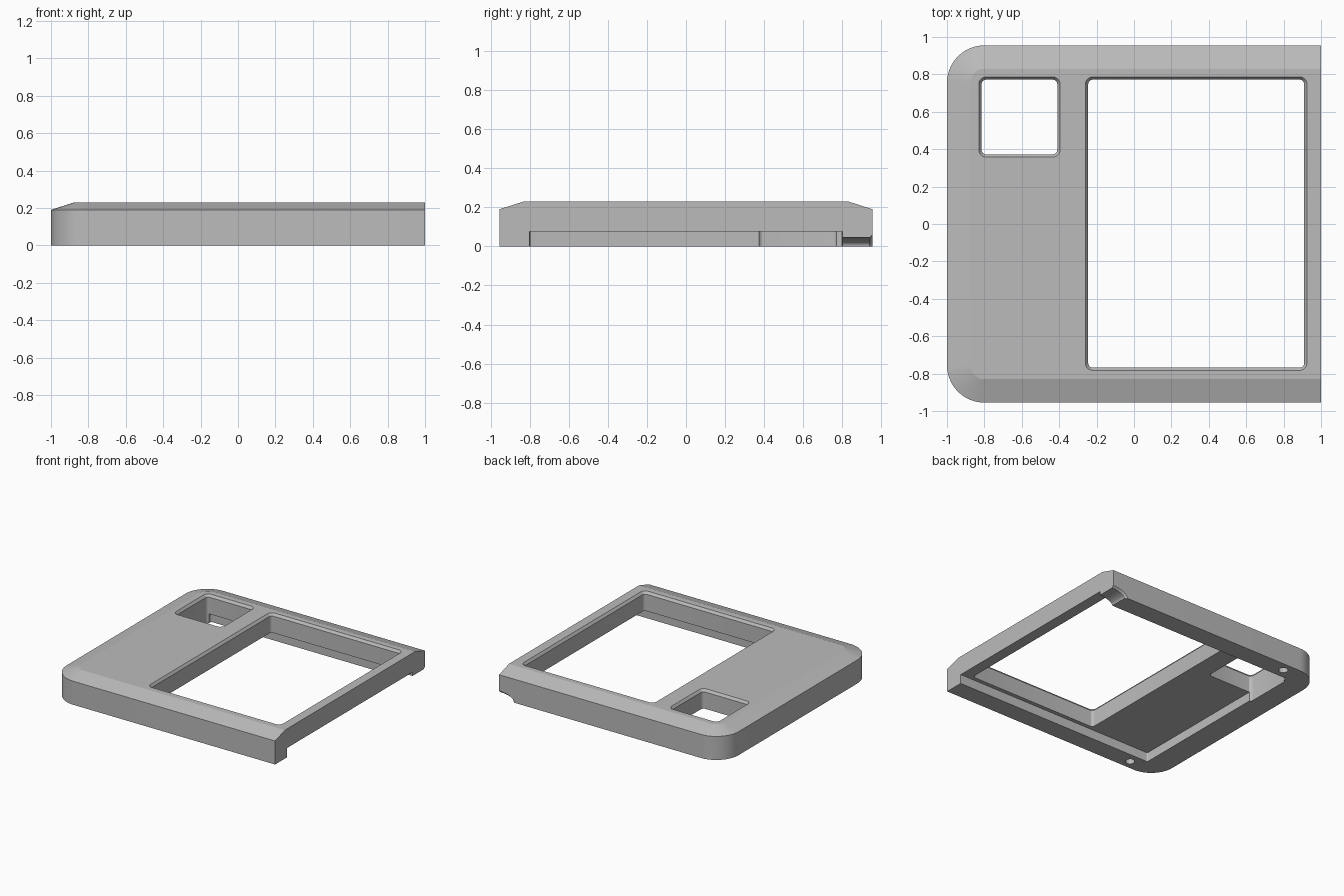
import bpy, bmesh
from math import cos, sin, pi

cube = bpy.data.objects.get("Cube")
if cube:
    bpy.data.objects.remove(cube)

grey = bpy.data.materials.new("plain grey")
grey.use_nodes = True
colour = (0.5, 0.5, 0.5, 1)
grey.diffuse_color = colour
grey.node_tree.nodes["Principled BSDF"].inputs["Base Color"].default_value = colour


def loft(name, loops):
    """Closed solid through matching loops of 3D points."""
    bm = bmesh.new()
    rings = [[bm.verts.new(p) for p in loop] for loop in loops]
    n = len(rings[0])
    for a, b in zip(rings, rings[1:]):
        for i in range(n):
            j = (i + 1) % n
            bm.faces.new((a[i], a[j], b[j], b[i]))
    bm.faces.new(rings[0][::-1])
    bm.faces.new(rings[-1])
    bmesh.ops.recalc_face_normals(bm, faces=bm.faces)
    mesh = bpy.data.meshes.new(name)
    bm.to_mesh(mesh)
    bm.free()
    mesh.materials.append(grey)
    obj = bpy.data.objects.new(name, mesh)
    bpy.context.collection.objects.link(obj)
    return obj


def arc(cx, cy, r, start, steps):
    return [(cx + r * cos(start + pi / 2 * i / steps),
             cy + r * sin(start + pi / 2 * i / steps)) for i in range(steps + 1)]


def outline(inset, z):
    """Plate outline: square right end, rounded left corners."""
    r, y = 0.2 - inset, 0.955 - inset
    pts = [(1, -y), (1, y)]
    pts += arc(-0.8, 0.755, r, pi / 2, 14) + arc(-0.8, -0.755, r, pi, 14)
    return [(px, py, z) for px, py in pts]


def window(x0, x1, y0, y1, r, z, grow=0):
    """Rounded rectangle loop."""
    pts = []
    for k, (cx, cy) in enumerate([(x1 - r, y1 - r), (x0 + r, y1 - r),
                                  (x0 + r, y0 + r), (x1 - r, y0 + r)]):
        pts += arc(cx, cy, r + grow, k * pi / 2, 5)
    return [(px, py, z) for px, py in pts]


def window_cutter(name, *rect):
    return loft(name, [window(*rect, 0.025, -0.1), window(*rect, 0.025, 0.21),
                       window(*rect, 0.025, 0.23, 0.015),
                       window(*rect, 0.025, 0.3, 0.015)])


def notch(y, grow):
    """Hollowed profile under the back right corner."""
    pts = [(1.1, -0.1), (0.88 - grow, -0.1)]
    pts += [(1 - (0.12 + grow) * cos(pi / 2 * i / 8),
             (0.045 + grow) * sin(pi / 2 * i / 8)) for i in range(9)]
    pts.append((1.1, 0.045 + grow))
    return [(px, y, pz) for px, pz in pts]


# Main plate with sloped upper border
plate = loft("cover_plate", [outline(0, 0), outline(0, 0.19), outline(0.125, 0.23)])

# Windows, underside pocket and end notch
cutters = [
    window_cutter("large_window_cutter", -0.245, 0.91, -0.768, 0.772),
    window_cutter("small_window_cutter", -0.815, -0.41, 0.372, 0.772),
    loft("pocket_cutter", [window(-0.8, 1.2, -0.8, 0.8, 0.01, z) for z in (-0.1, 0.075)]),
    loft("notch_cutter", [notch(0.78, 0), notch(0.94, 0), notch(0.97, 0.03)]),
]

# Round sockets in the underside
for side in (-1, 1):
    bpy.ops.mesh.primitive_cylinder_add(vertices=24, radius=0.035, depth=0.2,
                                        location=(-0.7, side * 0.88, 0))
    bpy.context.object.data.materials.append(grey)
    cutters.append(bpy.context.object)

bpy.ops.object.select_all(action="DESELECT")
bpy.context.view_layer.objects.active = plate
plate.select_set(True)
for cutter in cutters:
    cutter.hide_render = True
    mod = plate.modifiers.new(cutter.name, "BOOLEAN")
    mod.operation = "DIFFERENCE"
    mod.solver = "EXACT"
    mod.object = cutter
    bpy.ops.object.modifier_apply(modifier=mod.name)
    bpy.data.objects.remove(cutter)

bpy.ops.object.shade_smooth_by_angle(angle=pi / 11)
for edge_angle_limit in (pi / 12,):
    bpy.ops.object.shade_smooth_by_angle(angle=edge_angle_limit)
